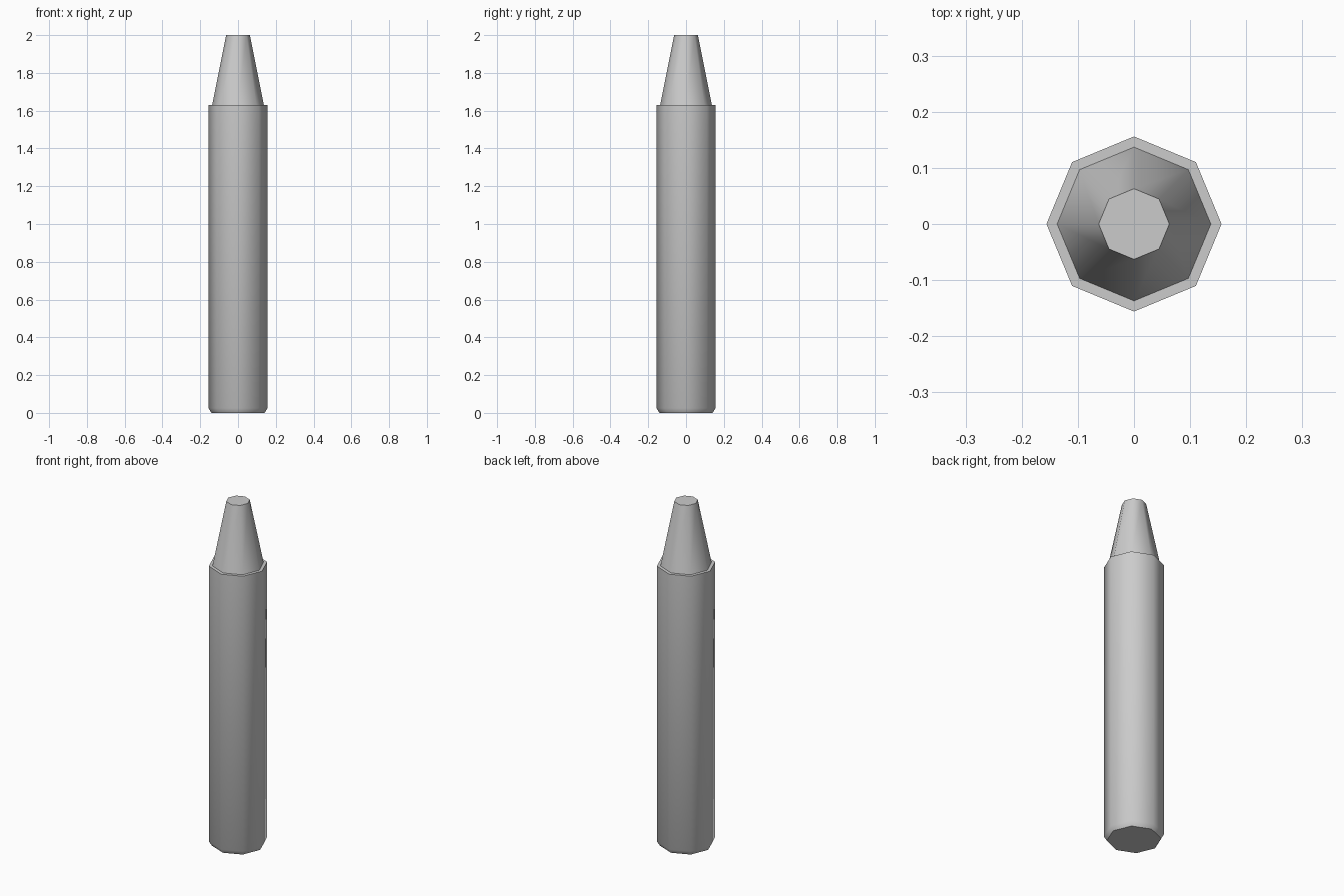
import bpy, bmesh, math

if "Cube" in bpy.data.objects:
    bpy.data.objects.remove(bpy.data.objects["Cube"])

SIDES = 8


def lathe(name, profile, cap_bottom=False, cap_top=False):
    """Turn a list of (radius, z) points into an eight-sided body."""
    bm = bmesh.new()
    rings = []
    for r, z in profile:
        angles = [2 * math.pi * i / SIDES for i in range(SIDES)]
        rings.append([bm.verts.new((r * math.cos(a), r * math.sin(a), z)) for a in angles])
    for low, high in zip(rings, rings[1:]):
        for i in range(SIDES):
            j = (i + 1) % SIDES
            bm.faces.new((low[i], low[j], high[j], high[i]))
    if cap_bottom:
        bm.faces.new(rings[0][::-1])
    if cap_top:
        bm.faces.new(rings[-1])
    mesh = bpy.data.meshes.new(name)
    bm.to_mesh(mesh)
    bm.free()
    obj = bpy.data.objects.new(name, mesh)
    bpy.context.collection.objects.link(obj)
    bpy.ops.object.select_all(action='DESELECT')
    obj.select_set(True)
    bpy.context.view_layer.objects.active = obj
    bpy.ops.object.shade_smooth_by_angle(angle=math.radians(50))
    return obj


# Barrel with chamfered foot and flat shoulder
lathe("crayon_barrel", [(0.141, 0), (0.156, 0.025), (0.156, 1.63), (0.137, 1.63)],
      cap_bottom=True)

# Tapered tip with a blunt end
lathe("crayon_tip", [(0.137, 1.63), (0.063, 2.0)], cap_top=True)
